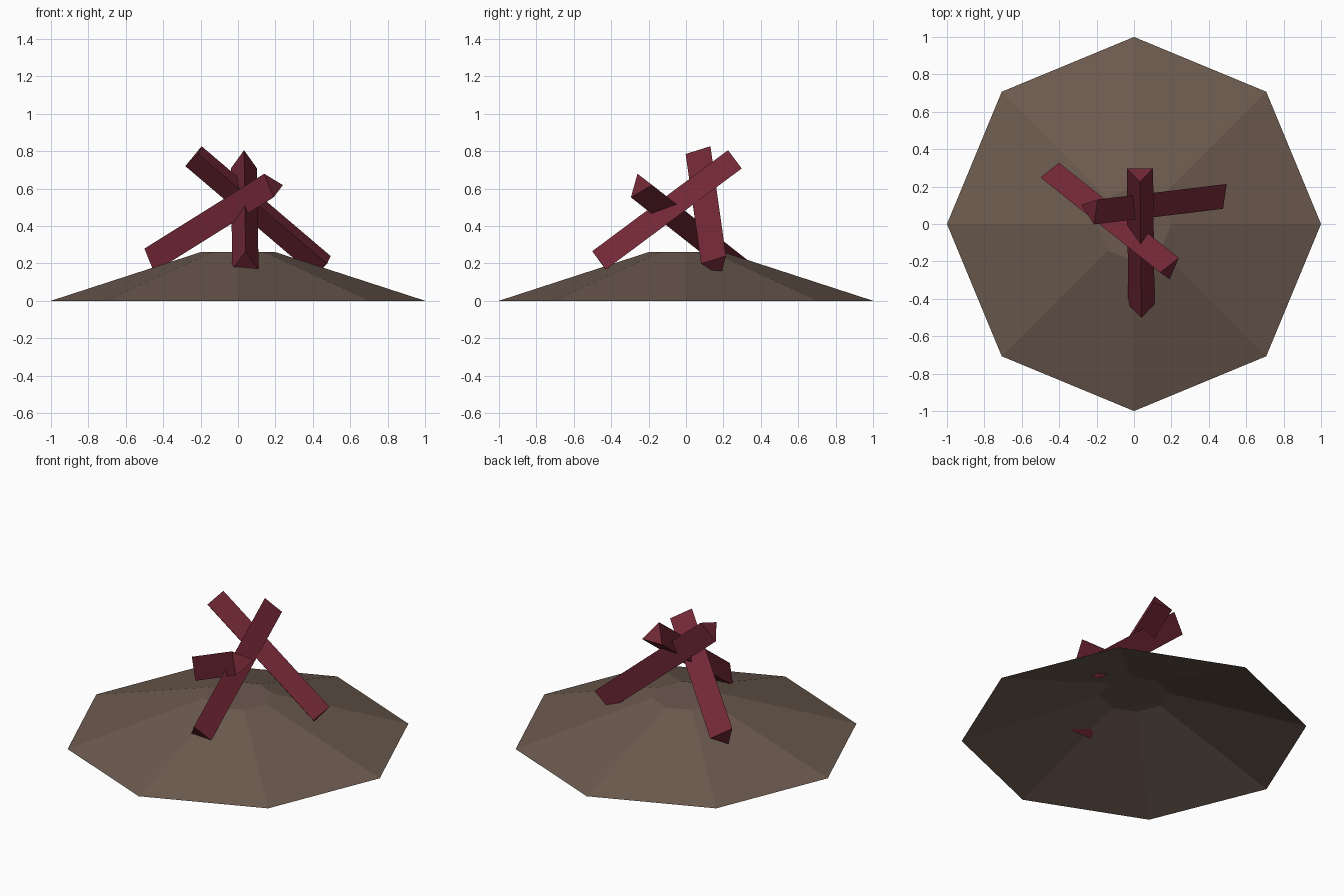
import bpy, bmesh
from math import pi, sin, cos
from mathutils import Vector

cube = bpy.data.objects.get("Cube")
if cube:
    bpy.data.objects.remove(cube, do_unlink=True)


def material(name, rgb):
    mat = bpy.data.materials.new(name)
    mat.use_nodes = True
    color = (*rgb, 1.0)
    mat.diffuse_color = color
    mat.node_tree.nodes["Principled BSDF"].inputs["Base Color"].default_value = color
    return mat


def ring(bm, center, u, v, radius, sides):
    angles = [2 * pi * i / sides for i in range(sides)]
    return [bm.verts.new(center + radius * (cos(a) * u + sin(a) * v)) for a in angles]


def prism(name, start, end, r_start, r_end, sides, corner, mat, closed_start=True):
    """Flat-sided prism along an axis, with one edge turned towards 'corner'."""
    start, end, corner = Vector(start), Vector(end), Vector(corner)
    axis = (end - start).normalized()
    u = (corner - axis * corner.dot(axis)).normalized()
    v = axis.cross(u)
    bm = bmesh.new()
    low = ring(bm, start, u, v, r_start, sides)
    high = ring(bm, end, u, v, r_end, sides)
    for i in range(sides):
        j = (i + 1) % sides
        bm.faces.new((low[i], low[j], high[j], high[i]))
    bm.faces.new(high)
    if closed_start:
        bm.faces.new(low[::-1])
    mesh = bpy.data.meshes.new(name)
    bm.to_mesh(mesh)
    bm.free()
    mesh.materials.append(mat)
    obj = bpy.data.objects.new(name, mesh)
    bpy.context.collection.objects.link(obj)
    return obj


earth = material("brown earth", (0.150, 0.103, 0.078))
wood = material("dark red wood", (0.168, 0.021, 0.036))

# Eight-sided earth mound, open underneath
prism("earth_mound", (0, 0, 0), (0, 0, 0.26), 1.0, 0.2, 8, (1, 0, 0), earth,
      closed_start=False)

# Three leaning triangular logs: foot, tip, direction of one edge
logs = {
    "front_log": ((0.04, -0.453, 0.2), (0.032, 0.273, 0.74), (0, 0, 1)),
    "left_log": ((0.46, 0.16, 0.19), (-0.23, 0.077, 0.777), (-0.05, 0.025, -0.057)),
    "right_log": ((-0.45, 0.263, 0.217), (0.19, -0.245, 0.617), (-0.05, -0.015, 0.063)),
}
for name, (foot, tip, corner) in logs.items():
    prism(name, foot, tip, 0.081, 0.081, 3, corner, wood)
